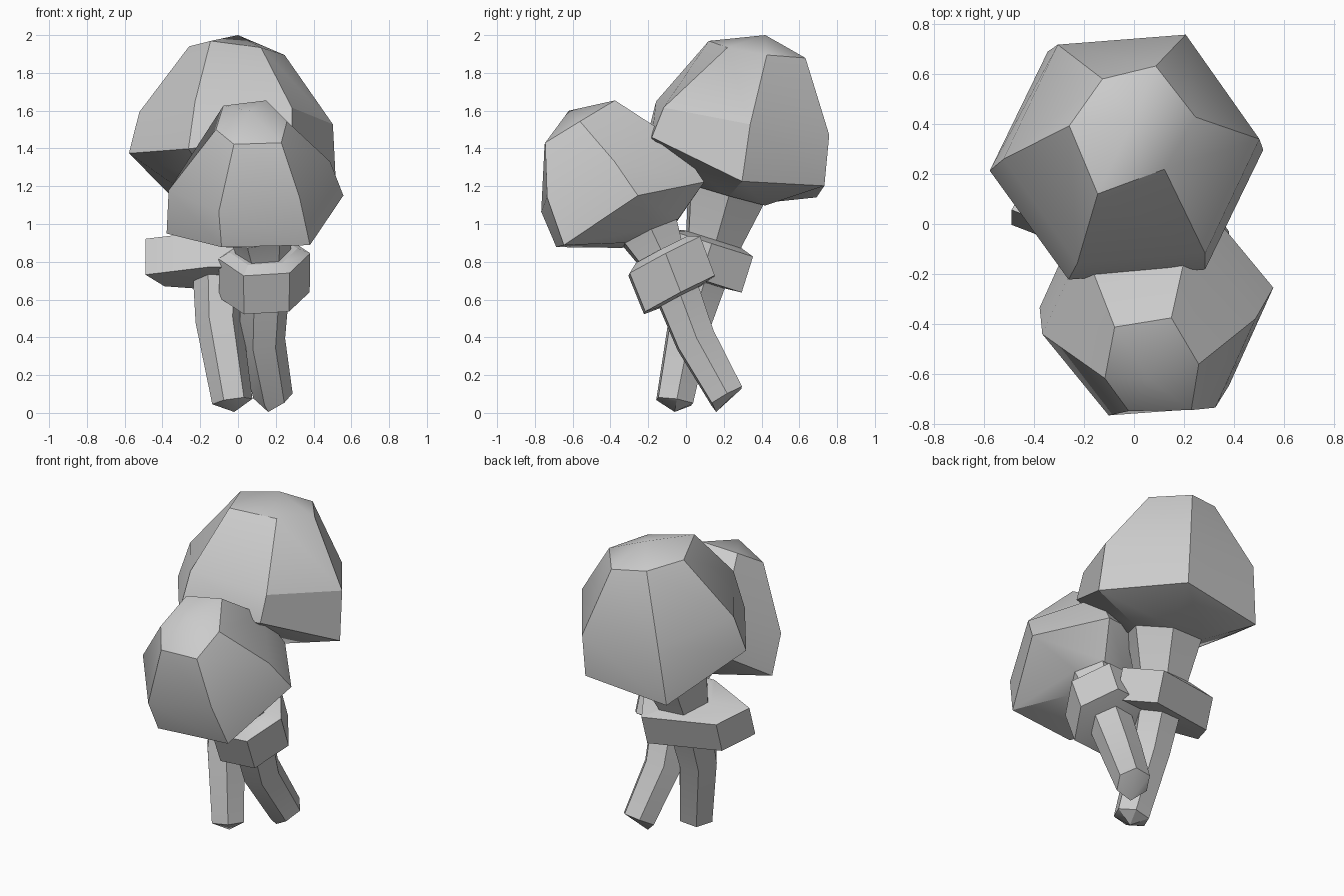
import bpy, bmesh
from math import cos, sin, radians
from mathutils import Vector

if "Cube" in bpy.data.objects:
    bpy.data.objects.remove(bpy.data.objects["Cube"])

SIDES = 6


def loft(name, rings, phase):
    """Skin six-sided rings (centre, axis, radius, zigzag). Radius 0 is a pole,
    a list of (degrees, radius) is an uneven outline; zigzag lifts every other corner."""
    bm = bmesh.new()
    loops = []
    for centre, axis, radius, *zigzag in rings:
        c, n = Vector(centre), Vector(axis).normalized()
        if radius == 0:
            loops.append([bm.verts.new(c)])
            continue
        outline = radius if isinstance(radius, list) else [(phase + 60 * i, radius) for i in range(SIDES)]
        lift = zigzag[0] if zigzag else 0
        u = Vector((1, 0, 0))
        u = (u - n * u.dot(n)).normalized()
        v = n.cross(u)
        loops.append([bm.verts.new(c + r * (u * cos(radians(a)) + v * sin(radians(a)))
                                   + Vector((0, 0, lift * (-1) ** i)))
                      for i, (a, r) in enumerate(outline)])
    for a, b in zip(loops, loops[1:]):
        for i in range(SIDES):
            j = (i + 1) % SIDES
            if len(a) == 1:
                bm.faces.new((a[0], b[i], b[j]))
            elif len(b) == 1:
                bm.faces.new((a[i], a[j], b[0]))
            else:
                bm.faces.new((a[i], a[j], b[j], b[i]))
    for end in (loops[0], loops[-1]):
        if len(end) > 1:
            bm.faces.new(end)
    bmesh.ops.recalc_face_normals(bm, faces=bm.faces)
    mesh = bpy.data.meshes.new(name)
    bm.to_mesh(mesh)
    bm.free()
    obj = bpy.data.objects.new(name, mesh)
    bpy.context.collection.objects.link(obj)
    bpy.ops.object.select_all(action='DESELECT')
    obj.select_set(True)
    bpy.context.view_layer.objects.active = obj
    bpy.ops.object.shade_smooth_by_angle(angle=radians(30))
    return obj


# Large mushroom, leaning back
lean = (0.03, 0.27, 0.95)
crown = [(8, 0.26), (68, 0.26), (122, 0.22), (181, 0.25), (244, 0.31), (307, 0.22)]
loft("large_cap", [
    ((0.0, 0.42, 2.0), lean, 0),
    ((-0.01, 0.395, 1.92), (0.08, 0.14, 1), crown),
    ((-0.01, 0.30, 1.56), (0.05, 0.17, 1), 0.515),
    ((-0.03, 0.255, 1.30), lean, 0.55, -0.045),
    ((-0.05, 0.21, 1.16), lean, 0.24)], 5)
loft("large_stem", [
    ((-0.02, -0.06, 0.005), (0, 0, 1), 0),
    ((-0.03, -0.06, 0.06), (-0.15, 0.15, 1), 0.108),
    ((-0.10, 0.02, 0.48), (-0.05, 0.25, 1), 0.125),
    ((-0.10, 0.10, 0.74), (0, 0.3, 1), 0.14),
    ((-0.08, 0.15, 0.93), (0, 0.3, 1), 0.17),
    ((-0.05, 0.215, 1.18), lean, 0.235)], 5)
tilt = (0, 0.3, 0.95)
skirt = [(2, 0.32), (52, 0.306), (154, 0.30), (191, 0.377), (261, 0.21), (310, 0.26)]
loft("large_stem_ring", [
    ((-0.09, 0.14, 0.92), tilt, 0.18),
    ((-0.12, 0.125, 0.90), tilt, skirt),
    ((-0.12, 0.065, 0.71), tilt, skirt),
    ((-0.10, 0.07, 0.70), tilt, 0.14)], 5)

# Small mushroom, leaning forward
lean = (-0.10, -0.42, 0.90)
crown = [(5, 0.215), (66, 0.257), (123, 0.225), (198, 0.17), (252, 0.215), (313, 0.27)]
loft("small_cap", [
    ((0.06, -0.62, 1.60), lean, 0),
    ((0.045, -0.575, 1.53), (-0.02, -0.52, 0.85), crown),
    ((0.06, -0.41, 1.255), (-0.13, -0.42, 0.90), 0.435),
    ((0.09, -0.295, 1.05), lean, 0.475, 0.03),
    ((0.12, -0.19, 0.95), lean, 0.18)], 8)
loft("small_stem", [
    ((0.16, 0.16, 0.005), (0, -0.5, 1), 0),
    ((0.185, 0.215, 0.09), (-0.1, -0.5, 0.9), 0.105),
    ((0.13, 0.05, 0.385), (-0.05, -0.46, 0.9), 0.12),
    ((0.14, -0.04, 0.62), (0, -0.42, 0.9), 0.13),
    ((0.135, -0.13, 0.83), (0, -0.42, 0.9), 0.14),
    ((0.12, -0.20, 0.97), lean, 0.18)], 5)
tilt = (-0.04, -0.46, 0.88)
loft("small_stem_ring", [
    ((0.135, -0.13, 0.86), tilt, 0.18),
    ((0.14, -0.115, 0.83), tilt, 0.243),
    ((0.14, -0.035, 0.625), tilt, 0.24),
    ((0.14, -0.04, 0.61), tilt, 0.14)], 3)
